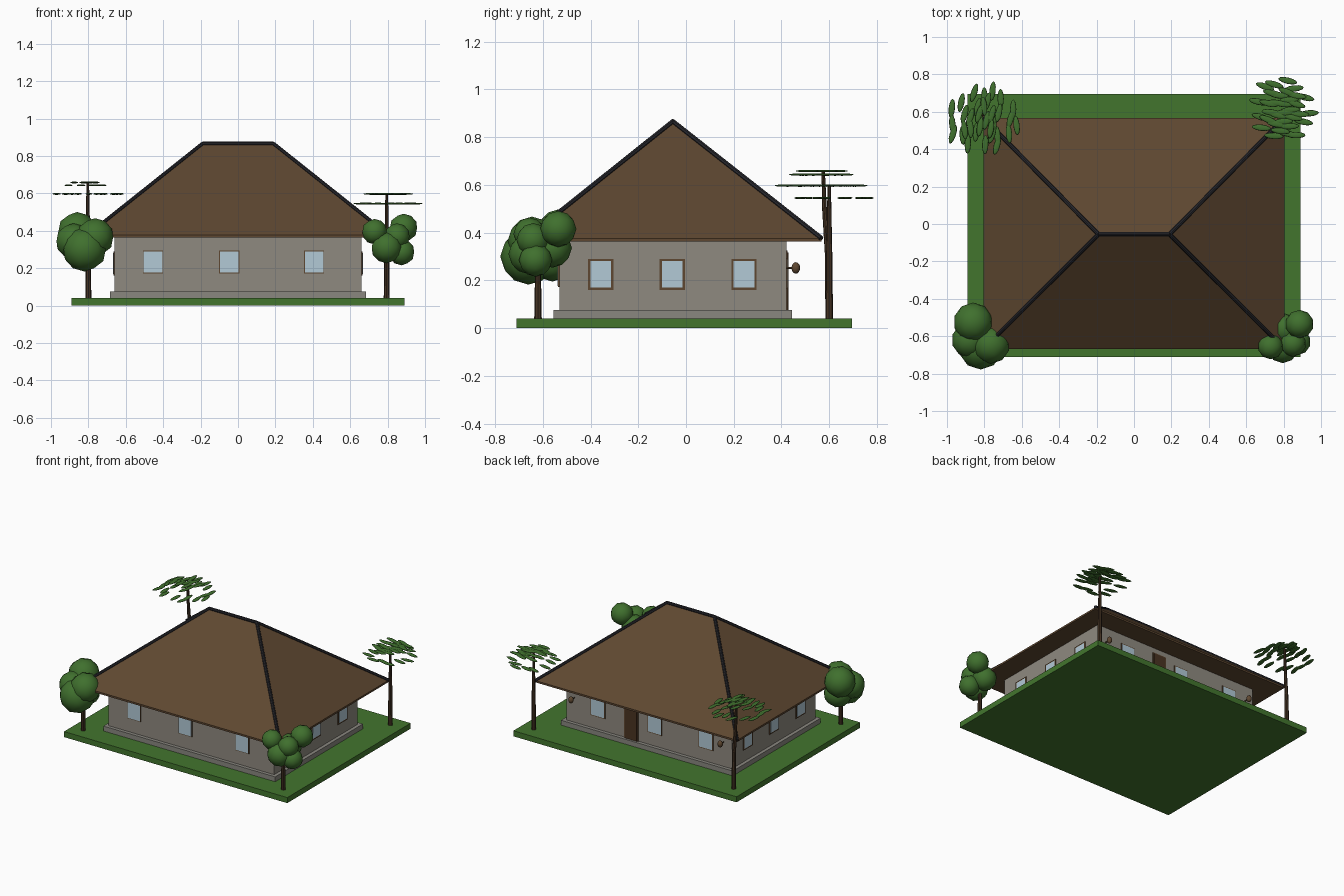
import bpy, bmesh, math, random
from mathutils import Vector, Matrix

if "Cube" in bpy.data.objects:
    bpy.data.objects.remove(bpy.data.objects["Cube"])

random.seed(4)


def material(name, srgb):
    m = bpy.data.materials.new(name)
    m.diffuse_color = [((c + 0.055) / 1.055) ** 2.4 for c in srgb] + [1]
    m.use_nodes = True
    m.node_tree.nodes["Principled BSDF"].inputs["Base Color"].default_value = m.diffuse_color
    return m


GRASS = material("grass green", (0.26, 0.46, 0.18))
LEAF = material("leaf green", (0.25, 0.44, 0.18))
WALL = material("wall grey", (0.56, 0.54, 0.50))
STONE = material("plinth grey", (0.54, 0.53, 0.50))
ROOF = material("roof brown", (0.37, 0.28, 0.19))
CAP = material("ridge charcoal", (0.15, 0.15, 0.17))
WOOD = material("frame brown", (0.37, 0.28, 0.19))
DOOR = material("door brown", (0.29, 0.20, 0.13))
GLASS = material("window blue", (0.70, 0.79, 0.84))
BARK = material("bark brown", (0.27, 0.20, 0.14))


def finish(name, bm, mat, smooth=False):
    bmesh.ops.recalc_face_normals(bm, faces=bm.faces)
    me = bpy.data.meshes.new(name)
    bm.to_mesh(me)
    bm.free()
    me.materials.append(mat)
    for p in me.polygons:
        p.use_smooth = smooth
    ob = bpy.data.objects.new(name, me)
    bpy.context.collection.objects.link(ob)
    return ob


def box(name, x, y, z, mat):
    """Box from (min, max) ranges."""
    bm = bmesh.new()
    size = [r[1] - r[0] for r in (x, y, z)]
    mid = [sum(r) / 2 for r in (x, y, z)]
    bmesh.ops.create_cube(bm, size=1, matrix=Matrix.Translation(mid) @ Matrix.Diagonal(size + [1]))
    return finish(name, bm, mat)


def add_rod(bm, a, b, r1, r2, sides=8):
    a, b = Vector(a), Vector(b)
    rot = (b - a).to_track_quat('Z', 'Y').to_matrix().to_4x4()
    bmesh.ops.create_cone(bm, cap_ends=True, segments=sides, radius1=r1, radius2=r2,
                          depth=(b - a).length, matrix=Matrix.Translation((a + b) / 2) @ rot)


# Ground slab, plinth and walls
box("lawn", (-0.89, 0.89), (-0.71, 0.695), (0, 0.04), GRASS)
box("plinth", (-0.685, 0.685), (-0.555, 0.445), (0.04, 0.075), STONE)
box("walls", (-0.66, 0.66), (-0.53, 0.42), (0.07, 0.37), WALL)

# Hipped roof: fascia band with four slopes up to the ridge
X, Y0, Y1, ZB, ZE = 0.805, -0.668, 0.567, 0.363, 0.376
corners = [(-X, Y0), (X, Y0), (X, Y1), (-X, Y1)]
ridge = [(-0.19, -0.055, 0.865), (0.19, -0.055, 0.865)]
bm = bmesh.new()
low = [bm.verts.new((*c, ZB)) for c in corners]
eave = [bm.verts.new((*c, ZE)) for c in corners]
rl, rr = [bm.verts.new(p) for p in ridge]
bm.faces.new(low)
for i in range(4):
    j = (i + 1) % 4
    bm.faces.new((low[i], low[j], eave[j], eave[i]))
for f in ((eave[0], eave[1], rr, rl), (eave[1], eave[2], rr),
          (eave[2], eave[3], rl, rr), (eave[3], eave[0], rl)):
    bm.faces.new(f)
finish("hipped_roof", bm, ROOF)

# Dark caps along the ridge and hips
bm = bmesh.new()
add_rod(bm, *ridge, 0.011, 0.011)
for c, k in zip(corners, (0, 1, 1, 0)):
    add_rod(bm, (*c, ZE), ridge[k], 0.011, 0.011)
finish("ridge_caps", bm, CAP)


# Windows: framed panes on each wall
def window(name, u, side, w, z, rim):
    """side: 'x' walls use u as y, 'y' walls use u as x."""
    axis, wall, out = side
    for part, grow, proud, mat in (("frame", 0, 0.006, WOOD), ("pane", -rim, 0.008, GLASS)):
        a = (u - w / 2 - grow, u + w / 2 + grow)
        span = sorted((wall - out * 0.001, wall + out * proud))
        zz = (z[0] - grow, z[1] + grow)
        h = (a[0] , a[1])
        if part == "pane":
            h = (u - w / 2 + rim, u + w / 2 - rim)
            zz = (z[0] + rim, z[1] - rim)
        if axis == 'y':
            box(name + "_" + part, h, span, zz, mat)
        else:
            box(name + "_" + part, span, h, zz, mat)


for i, x in enumerate((-0.455, -0.047, 0.407)):
    window(f"front_window_{i}", x, ('y', -0.53, -1), 0.108, (0.172, 0.294), 0.004)
    window(f"back_window_{i}", x, ('y', 0.42, 1), 0.115, (0.165, 0.294), 0.006)
for i, y in enumerate((-0.357, -0.057, 0.243)):
    window(f"right_window_{i}", y, ('x', 0.66, 1), 0.106, (0.16, 0.29), 0.01)
    window(f"left_window_{i}", y, ('x', -0.66, -1), 0.106, (0.16, 0.29), 0.01)

# Back door
box("door_frame", (0.085, 0.195), (0.41, 0.426), (0.075, 0.325), WOOD)
box("door_leaf", (0.093, 0.187), (0.41, 0.43), (0.075, 0.317), DOOR)

# Back wall lanterns
for s, side in ((-1, "left"), (1, "right")):
    bm = bmesh.new()
    bmesh.ops.create_uvsphere(bm, u_segments=12, v_segments=8, radius=1,
                              matrix=Matrix.Translation((s * 0.595, 0.46, 0.252)) @ Matrix.Diagonal((0.018, 0.018, 0.024, 1)))
    add_rod(bm, (s * 0.595, 0.42, 0.252), (s * 0.595, 0.46, 0.252), 0.004, 0.004, 6)
    finish(side + "_lantern", bm, WOOD, True)


# Round front trees
def round_tree(name, base, top, blobs):
    bm = bmesh.new()
    add_rod(bm, (*base, 0.03), (*base, top), 0.016, 0.011)
    finish(name + "_trunk", bm, BARK)
    bm = bmesh.new()
    for x, y, z, r in blobs:
        bmesh.ops.create_icosphere(bm, subdivisions=2, radius=r, matrix=Matrix.Translation((x, y, z)))
    finish(name + "_crown", bm, LEAF, True)


round_tree("left_round_tree", (-0.80, -0.62), 0.32, [
    (-0.86, -0.525, 0.395, 0.105), (-0.82, -0.66, 0.30, 0.118),
    (-0.765, -0.645, 0.365, 0.102), (-0.88, -0.62, 0.345, 0.095), (-0.82, -0.56, 0.29, 0.095)])
round_tree("right_round_tree", (0.795, -0.62), 0.32, [
    (0.885, -0.535, 0.415, 0.076), (0.805, -0.56, 0.335, 0.082), (0.73, -0.655, 0.395, 0.068),
    (0.795, -0.66, 0.31, 0.084), (0.875, -0.63, 0.285, 0.07), (0.85, -0.64, 0.37, 0.07)])


# Flat-topped back trees: bent trunk with tiers of flat leaves
def flat_tree(name, path, centre, heading, tiers):
    bm = bmesh.new()
    radii = (0.016, 0.013, 0.010, 0.007)
    for i in range(len(path) - 1):
        add_rod(bm, path[i], path[i + 1], radii[i], radii[i + 1])
    finish(name + "_trunk", bm, BARK)
    bm = bmesh.new()
    for count, r0, r1, z in tiers:
        for i in range(count):
            a = i * 2.39996 + z * 9
            r = r0 + (r1 - r0) * math.sqrt((i + 0.5) / count)
            turn = heading + random.uniform(-0.25, 0.25)
            # keep leaf tips inside the crown: less reach along the leaf
            lx = r * math.cos(a) * (1 - 0.15 * abs(math.cos(heading)))
            ly = r * math.sin(a) * (1 - 0.15 * abs(math.sin(heading)))
            m = (Matrix.Translation((centre[0] + lx, centre[1] + ly, z)) @ Matrix.Rotation(turn, 4, 'Z')
                 @ Matrix.Diagonal((0.052, 0.017, 0.005, 1)))
            bmesh.ops.create_uvsphere(bm, u_segments=12, v_segments=6, radius=1, matrix=m)
    finish(name + "_leaves", bm, LEAF, True)


flat_tree("left_flat_tree",
          [(-0.80, 0.60, 0.03), (-0.80, 0.595, 0.3), (-0.803, 0.58, 0.5), (-0.803, 0.575, 0.655)],
          (-0.81, 0.56), math.radians(84),
          [(8, 0.0, 0.09, 0.658), (8, 0.05, 0.12, 0.643), (17, 0.12, 0.19, 0.597)])
flat_tree("right_flat_tree",
          [(0.795, 0.60, 0.03), (0.795, 0.60, 0.3), (0.795, 0.60, 0.45), (0.795, 0.60, 0.60)],
          (0.795, 0.61), math.radians(-8),
          [(20, 0.0, 0.12, 0.597), (13, 0.12, 0.17, 0.545)])
